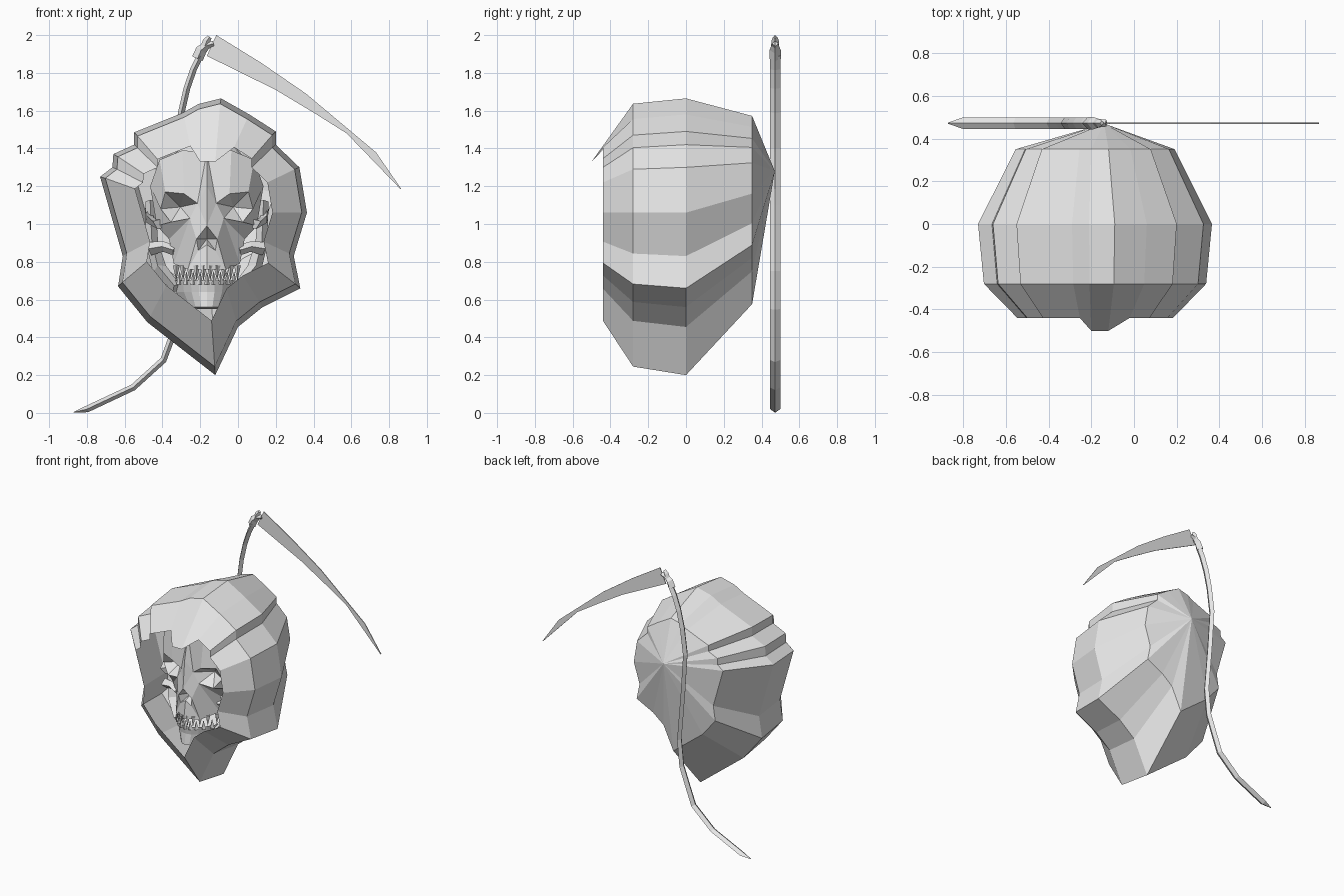
import bpy
import bmesh
from mathutils import Vector, Matrix

if "Cube" in bpy.data.objects:
    bpy.data.objects.remove(bpy.data.objects["Cube"], do_unlink=True)

SKULL_X = -0.165

grey = bpy.data.materials.new("plain_grey")
grey.use_nodes = True
grey.diffuse_color = (0.8, 0.8, 0.8, 1)
grey.node_tree.nodes["Principled BSDF"].inputs["Base Color"].default_value = (0.8, 0.8, 0.8, 1)


def finish(name, bm, mirrored=False):
    """Turn a bmesh into an object; mirrored parts use the skull's centre plane."""
    bmesh.ops.recalc_face_normals(bm, faces=bm.faces)
    mesh = bpy.data.meshes.new(name)
    bm.to_mesh(mesh)
    bm.free()
    mesh.materials.append(grey)
    obj = bpy.data.objects.new(name, mesh)
    bpy.context.collection.objects.link(obj)
    if mirrored:
        obj.location.x = SKULL_X
        mod = obj.modifiers.new("mirror", 'MIRROR')
        mod.use_clip = True


def loft(bm, rings, closed=True):
    """Skin a list of equal-length point rings."""
    rows = [[bm.verts.new(p) for p in ring] for ring in rings]
    count = len(rows[0])
    for low, high in zip(rows, rows[1:]):
        for i in range(count if closed else count - 1):
            j = (i + 1) % count
            bm.faces.new((low[i], low[j], high[j], high[i]))
    return rows


def tube(bm, path, radii, side=0.65):
    """Four-sided diamond tube along a path."""
    path = [Vector(p) for p in path]
    rings = []
    for i, p in enumerate(path):
        along = (path[min(i + 1, len(path) - 1)] - path[max(i - 1, 0)]).normalized()
        across = along.cross(Vector((0, 1, 0))).normalized()
        depth = across.cross(along)
        r = radii[i]
        rings.append([p + across * r * side, p + depth * r, p - across * r * side, p - depth * r])
    rows = loft(bm, rings)
    bm.faces.new(rows[0])
    bm.faces.new(rows[-1])


# Hood: one ragged outline, scaled into rings and closed behind by a point
outline = [(-.09, 1.665), (.06, 1.58), (.2, 1.49), (.2, 1.42), (.325, 1.3), (.365, 1.06),
           (.295, .83), (.33, .66), (.13, .56), (0, .455), (-.12, .2), (-.48, .48),
           (-.635, .67), (-.61, .83), (-.73, 1.25), (-.665, 1.3), (-.66, 1.37),
           (-.55, 1.42), (-.55, 1.485), (-.29, 1.59), (-.21, 1.635)]


def hood_ring(y, scale, pivot_z):
    return [Vector((-.18 + (x + .18) * scale, y, pivot_z + (z - pivot_z) * scale))
            for x, z in outline]


front = hood_ring(-.44, .665, 1.06)
front[0] = Vector((-.12, -.5, 1.33))
front[-1] = Vector((-.2, -.5, 1.33))
bm = bmesh.new()
rows = loft(bm, [front, hood_ring(-.28, .95, 1.1), hood_ring(0, 1, 1), hood_ring(.35, .68, 1.375)])
apex = bm.verts.new((-.14, .47, 1.28))
back = rows[-1]
for i, v in enumerate(back):
    bm.faces.new((v, back[(i + 1) % len(back)], apex))
finish("hood", bm)

# Scythe handle: long bent pole tapering to a point at the bottom
pole = [(-.2, 1.89), (-.235, 1.82), (-.27, 1.72), (-.3, 1.59), (-.325, 1.4), (-.305, 1.1),
        (-.275, .75), (-.295, .55), (-.35, .4), (-.395, .28), (-.555, .135), (-.8, .02), (-.87, .003)]
bm = bmesh.new()
tube(bm, [(x, .472, z) for x, z in pole], [.027] * (len(pole) - 1) + [.003])
finish("scythe_handle", bm)

# Joint between handle and blade
bm = bmesh.new()
tube(bm, [(-.215, .472, 1.875), (-.195, .472, 1.92), (-.165, .472, 1.945), (-.13, .472, 1.955)],
     [.03, .03, .02, .016], side=1)
tube(bm, [(-.18, .472, 1.93), (-.165, .472, 1.97), (-.15, .472, 1.99)], [.022, .02, .012], side=1)
finish("scythe_joint", bm)

# Blade: thin curved sheet
top_edge = [(-.115, 2), (.12, 1.855), (.36, 1.69), (.73, 1.38), (.865, 1.185)]
low_edge = [(-.165, 1.89), (.2, 1.71), (.4, 1.59), (.575, 1.48), (.86, 1.185)]
bm = bmesh.new()
rows = loft(bm, [[(a[0], .469, a[1]), (a[0], .475, a[1]), (b[0], .475, b[1]), (b[0], .469, b[1])]
                 for a, b in zip(top_edge, low_edge)])
bm.faces.new(rows[0])
bm.faces.new(rows[-1])
finish("scythe_blade", bm)

# Cranium behind the face
bm = bmesh.new()
bmesh.ops.create_icosphere(bm, subdivisions=2, radius=1,
                           matrix=Matrix.Translation((SKULL_X, -.08, 1.2)) @ Matrix.Diagonal((.27, .21, .25, 1)))
finish("cranium", bm)

# Face: half of the mask, with sunken eye and nose hollows, then mirrored
points = {
    "brow_mid": (0, -.36, 1.38), "brow": (.13, -.36, 1.39), "temple": (.25, -.29, 1.34),
    "eye_in": (.05, -.37, 1.11), "eye_top": (.12, -.38, 1.16), "eye_up": (.22, -.34, 1.17),
    "eye_out": (.245, -.3, 1.08), "eye_low": (.19, -.33, 1.01), "eye_base": (.09, -.36, 1.03),
    "eye_pit": (.14, -.24, 1.09), "bridge": (0, -.4, 1.2),
    "nose_top": (0, -.42, .99), "nose_side": (.055, -.395, .92), "nose_low": (.045, -.385, .86),
    "nose_mid": (0, -.39, .89), "nose_pit": (0, -.31, .92),
    "gum_mid": (0, -.41, .76), "gum": (.1, -.36, .76), "gum_end": (.175, -.23, .79),
    "cheek_top": (.3, -.21, 1.2), "cheek": (.265, -.24, .99), "cheek_low": (.2, -.25, .92),
}
patches = [
    # Forehead and cheeks
    "brow_mid brow eye_top eye_in", "brow_mid eye_in bridge", "brow temple eye_up eye_top",
    "temple cheek_top eye_out eye_up", "cheek_top cheek eye_low eye_out",
    "cheek cheek_low eye_base eye_low",
    # Nose bridge and upper jaw
    "bridge eye_in nose_top", "eye_in eye_base nose_side nose_top", "eye_base cheek_low gum_end",
    "eye_base gum_end gum nose_side", "nose_side gum nose_low", "nose_low gum gum_mid nose_mid",
    # Nose hollow
    "nose_top nose_side nose_pit", "nose_side nose_low nose_pit", "nose_low nose_mid nose_pit",
]
bm = bmesh.new()
verts = {key: bm.verts.new(p) for key, p in points.items()}
for patch in patches:
    bm.faces.new([verts[key] for key in patch.split()])
socket = ["eye_in", "eye_top", "eye_up", "eye_out", "eye_low", "eye_base"]
for a, b in zip(socket, socket[1:] + socket[:1]):
    bm.faces.new((verts[a], verts[b], verts["eye_pit"]))
finish("face", bm, mirrored=True)

# Cheek arch and jaw branch on each side
bm = bmesh.new()
tube(bm, [(.25, -.26, 1.0), (.3, -.17, 1.02), (.31, -.02, 1.08)], [.045, .035, .03])
finish("cheek_arch", bm, mirrored=True)
bm = bmesh.new()
tube(bm, [(.3, -.1, 1.12), (.29, -.14, .9), (.25, -.17, .76), (.16, -.25, .66)], [.04, .05, .06, .04])
tube(bm, [(.3, -.2, .87), (.23, -.22, .88), (.17, -.24, .86)], [.04, .03, .03], side=.9)
finish("jaw_branch", bm, mirrored=True)


def arc_y(u):
    """Depth of the dental arch at a distance u from the middle."""
    return -.4 + .17 * (u / .175) ** 2


# Lower jaw: curved band tapering to the chin
steps = [i / 4 for i in range(-4, 5)]
bm = bmesh.new()
loft(bm, [[(SKULL_X + .17 * s * w, arc_y(.17 * s) + inset, z) for s in steps]
          for z, w, inset in ((.7, 1, 0), (.64, .95, .01), (.56, .7, 0), (.55, .6, .08))], closed=False)
finish("lower_jaw", bm)

# Teeth: interlocking rows of four-sided spikes
bm = bmesh.new()
for base, tip, count in ((.78, .7, 10), (.68, .75, 9)):
    for i in range(count):
        u = (i - (count - 1) / 2) * .036
        center = Vector((SKULL_X + u, arc_y(u) + .01, 0))
        ring = [bm.verts.new(center + Vector((dx, dy, base)))
                for dx, dy in ((-.018, 0), (0, -.02), (.018, 0), (0, .02))]
        point = bm.verts.new(center + Vector((0, -.005, tip)))
        bm.faces.new(ring)
        for k in range(4):
            bm.faces.new((ring[k], ring[(k + 1) % 4], point))
finish("teeth", bm)
